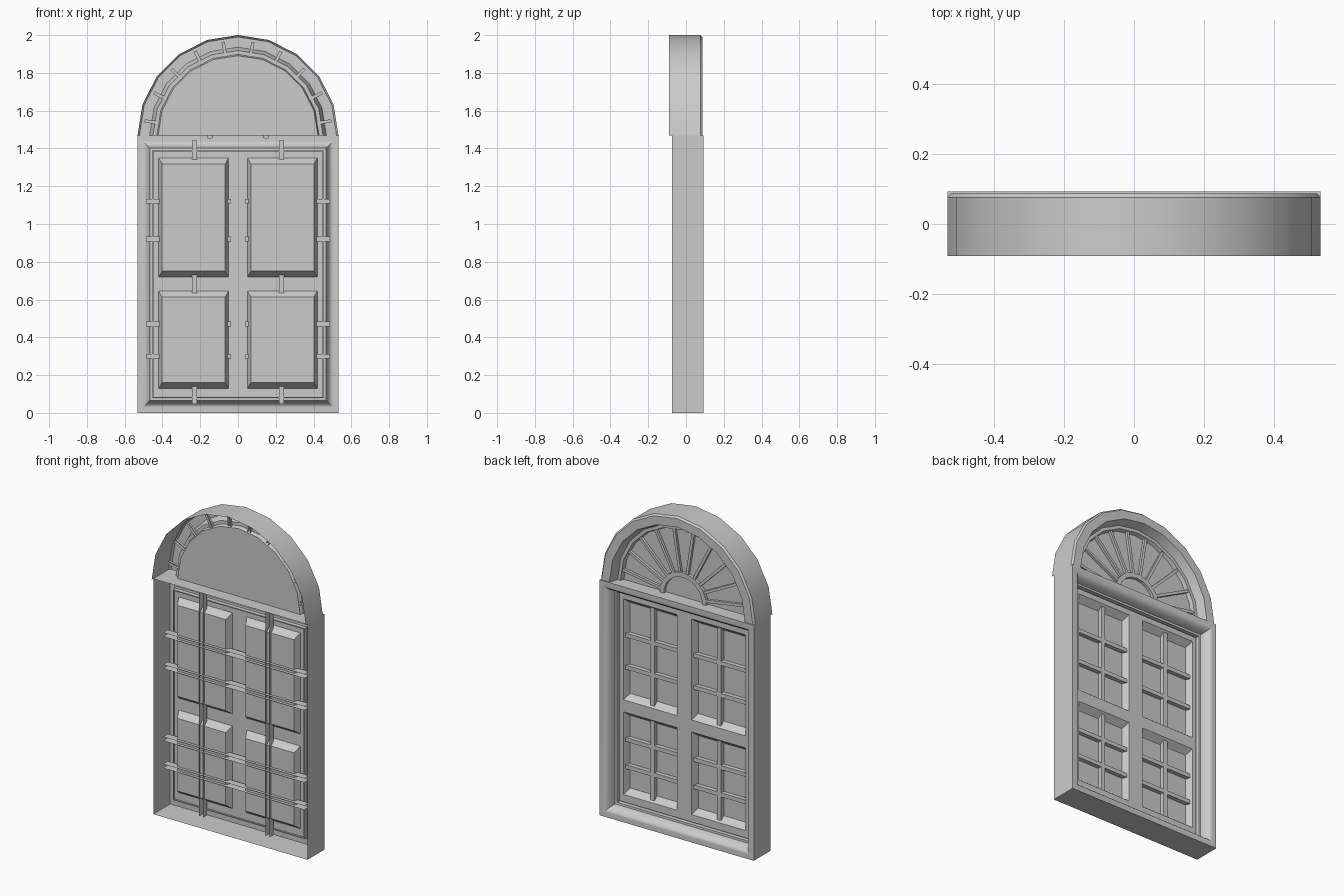
import bpy, bmesh, math
from mathutils import Vector

if "Cube" in bpy.data.objects:
    bpy.data.objects.remove(bpy.data.objects["Cube"])

CZ = 1.468     # springing line of the arch
R = 0.532      # half width / arch radius
SEG = 10       # facets in the half circle


def finish(name, bm, smooth=True):
    bmesh.ops.remove_doubles(bm, verts=bm.verts, dist=1e-5)
    bmesh.ops.recalc_face_normals(bm, faces=bm.faces)
    me = bpy.data.meshes.new(name)
    bm.to_mesh(me)
    bm.free()
    if smooth:
        for p in me.polygons:
            p.use_smooth = True
        me.set_sharp_from_angle(angle=math.radians(32))
    ob = bpy.data.objects.new(name, me)
    bpy.context.collection.objects.link(ob)
    return ob


def loft(bm, loops, closed):
    rows = [[bm.verts.new(p) for p in lp] for lp in loops]
    n = len(rows[0])
    for a, b in zip(rows, rows[1:]):
        for i in range(n if closed else n - 1):
            j = (i + 1) % n
            bm.faces.new((a[i], a[j], b[j], b[i]))
    return rows


def rect(x0, x1, z0, z1, y):
    return [(x0, y, z0), (x1, y, z0), (x1, y, z1), (x0, y, z1)]


def arc(r, y, dip=0.0):
    out = []
    for i in range(SEG + 1):
        t = -dip + (math.pi + 2 * dip) * i / SEG
        out.append((r * math.cos(t), y, CZ + r * math.sin(t)))
    return out


def bar(bm, p, q, prof):
    # sweep an open profile of (across, y) points from p to q in the xz plane
    p, q = Vector((p[0], 0, p[1])), Vector((q[0], 0, q[1]))
    d = (q - p).normalized()
    s = Vector((-d.z, 0, d.x))
    loft(bm, [[e + s * k + Vector((0, y, 0)) for k, y in prof] for e in (p, q)], False)


def channel(bm, p, q, w, y_front, y_cap):
    h = w / 2
    bar(bm, p, q, [(-h, y_front), (-h, y_cap), (h, y_cap), (h, y_front)])


# Rectangular frame: outer walls, moulded face and step down to the sash
SASH_Y, PANE_Y = .015, -.024
bm = bmesh.new()
prof = [(0, -.075), (0, .092), (.03, .092), (.042, .086), (.053, .072), (.061, .054),
        (.066, .034), (.078, .032), (.078, .006), (.084, .006), (.084, SASH_Y), (.092, SASH_Y)]
loft(bm, [rect(-R + d, R - d, d, CZ - d, y) for d, y in prof], True)
finish("window_frame", bm)

# Sash sheet with four splayed recesses ending in panes
xs = [-.44, -.42, -.05, .05, .42, .44]
zs = [.092, .13, .645, .72, 1.35, 1.376]
bm = bmesh.new()
for i in range(5):
    for j in range(5):
        x0, x1, z0, z1 = xs[i], xs[i + 1], zs[j], zs[j + 1]
        outer = rect(x0, x1, z0, z1, SASH_Y)
        if i in (1, 3) and j in (1, 3):
            rows = loft(bm, [outer, rect(x0 + .018, x1 - .018, z0 + .03, z1 - .032, PANE_Y)], True)
            bm.faces.new(rows[1])
        else:
            bm.faces.new([bm.verts.new(v) for v in outer])
finish("sash_and_panes", bm, False)

# Glazing bars of the lower window; cross bars run through, capped over each pane
bm = bmesh.new()
channel_z = (.30, .47, .92, 1.12)
for sx in (-1, 1):
    channel(bm, (sx * .23, .048), (sx * .23, 1.442), .028, -.038, .003)
    for z in channel_z:
        channel(bm, (sx * .036, z), (sx * .487, z), .025, -.043, .003)
for z in channel_z:
    for h in (-.0125, .0125):
        bar(bm, (-.036, z), (.036, z), [(h, -.043), (h, .003)])
finish("glazing_bars", bm, False)

# Cover plate between lower window and arch
bm = bmesh.new()
bm.faces.new([bm.verts.new(v) for v in
              [(-R, -.075, CZ), (R, -.075, CZ), (R, .092, CZ), (-R, .092, CZ)]])
finish("lintel_plate", bm, False)

# Arched frame: deep outer wall, chamfer, flat face and inner steps
bm = bmesh.new()
prof = [(R, -.091), (R, .076), (.522, .087), (.468, .087), (.45, .032), (.43, .032),
        (.423, .008)]
loft(bm, [arc(r, y) for r, y in prof], False)
finish("arch_frame", bm)

# Half-round pane
bm = bmesh.new()
bm.faces.new([bm.verts.new(v) for v in arc(.423, .008)])
finish("fanlight_pane", bm, False)

# Radiating bars
bm = bmesh.new()
for k in range(SEG):
    t = math.pi * (k + .5) / SEG
    c, s = math.cos(t), math.sin(t)
    channel(bm, (.15 * c, CZ + .15 * s), (.50 * c, CZ + .50 * s), .017, .011, .027)
finish("fanlight_bars", bm, False)

# Hub ring of the fanlight
bm = bmesh.new()
loft(bm, [arc(r, y, .1) for r, y in ((.133, .011), (.133, .03), (.162, .03), (.162, .011))], False)
finish("fanlight_hub", bm)
